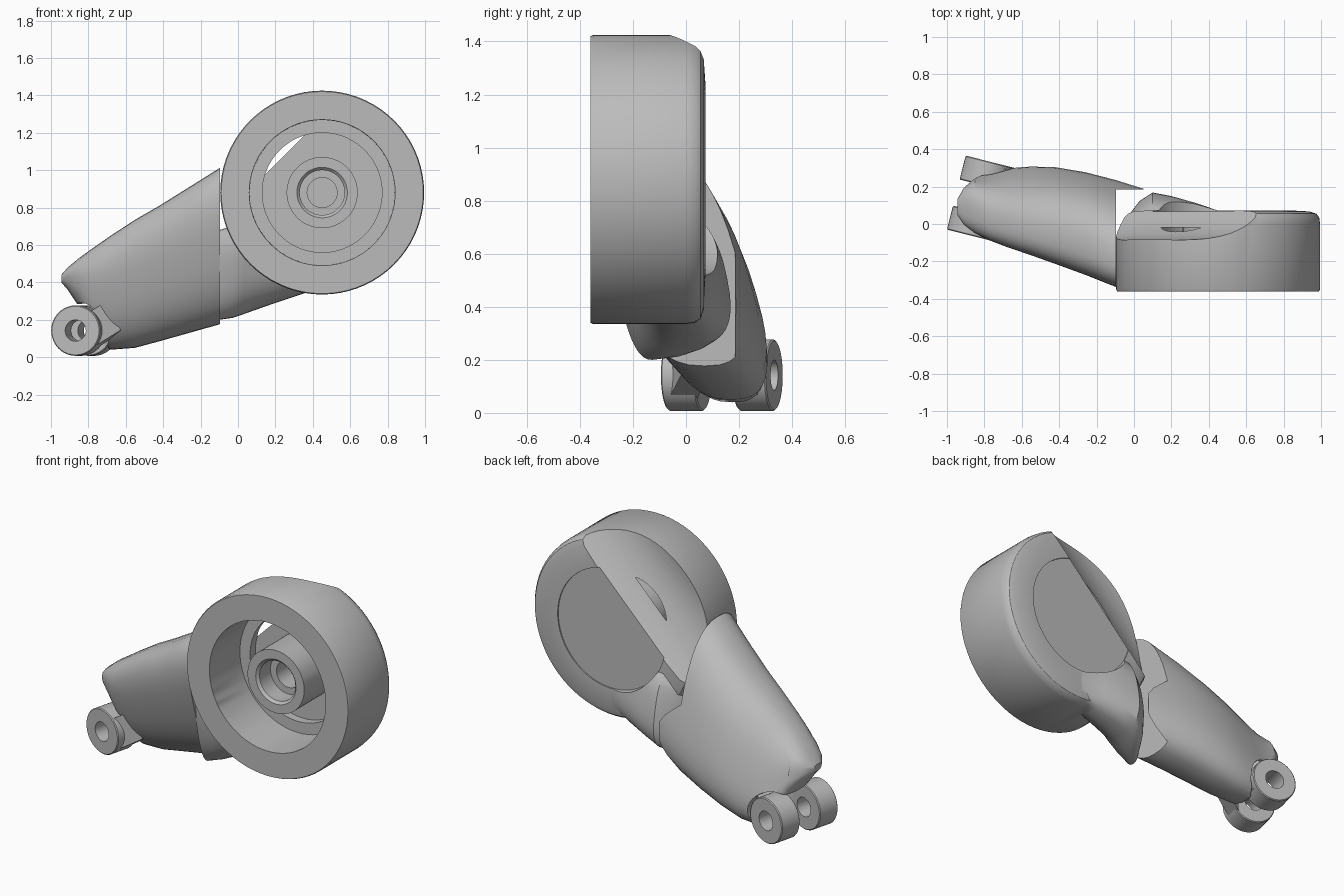
import bpy, bmesh, math
from mathutils import Vector

cube = bpy.data.objects.get("Cube")
if cube:
    bpy.data.objects.remove(cube, do_unlink=True)

grey = bpy.data.materials.new("plain grey")
grey.use_nodes = True
grey.diffuse_color = (0.5, 0.5, 0.5, 1)
grey.node_tree.nodes["Principled BSDF"].inputs["Base Color"].default_value = (0.5, 0.5, 0.5, 1)


def finish(name, bm):
    bmesh.ops.recalc_face_normals(bm, faces=bm.faces[:])
    mesh = bpy.data.meshes.new(name)
    bm.to_mesh(mesh)
    bm.free()
    mesh.materials.append(grey)
    ob = bpy.data.objects.new(name, mesh)
    bpy.context.collection.objects.link(ob)
    return ob


def skin(name, rings, closed=False):
    """Bridge rings of points; cap the ends unless the rings close up."""
    bm = bmesh.new()
    rows = [[bm.verts.new(p) for p in ring] for ring in rings]
    n = len(rows[0])
    pairs = list(zip(rows, rows[1:])) + ([(rows[-1], rows[0])] if closed else [])
    for a, b in pairs:
        for i in range(n):
            j = (i + 1) % n
            bm.faces.new((a[i], a[j], b[j], b[i]))
    if not closed:
        bm.faces.new(rows[0])
        bm.faces.new(rows[-1])
    return finish(name, bm)


def lathe(name, profile, centre, axis, closed=False, sides=72):
    """Turn (radius, distance along axis) pairs around an axis."""
    q = Vector(axis).to_track_quat('Z', 'Y')
    turn = [2 * math.pi * i / sides for i in range(sides)]
    rings = [[Vector(centre) + q @ Vector((r * math.cos(t), r * math.sin(t), d)) for t in turn]
             for r, d in profile]
    return skin(name, rings, closed)


def loft(name, sections, shear, power=2.6, sides=40):
    """Rounded sections (x, z low, z high, y low, y high), leaning by shear."""
    rings = []
    for x, z0, z1, y0, y1 in sections:
        ring = []
        for i in range(sides):
            t = 2 * math.pi * i / sides
            c, s = math.cos(t), math.sin(t)
            dy = math.copysign(abs(c) ** (2 / power), c) * (y1 - y0) / 2
            dz = math.copysign(abs(s) ** (2 / power), s) * (z1 - z0) / 2
            ring.append((x, (y0 + y1) / 2 + dy - shear * dz, (z0 + z1) / 2 + dz))
        rings.append(ring)
    return skin(name, rings)


def boolean(ob, other, operation):
    mod = ob.modifiers.new(operation, 'BOOLEAN')
    mod.operation = operation
    mod.solver = 'EXACT'
    mod.object = other
    bpy.context.view_layer.objects.active = ob
    bpy.ops.object.modifier_apply(modifier=mod.name)
    bpy.data.objects.remove(other, do_unlink=True)


BACK = (0, 1, 0)
HUB = (0.45, 0, 0.88)

# Wheel cover with a rounded back edge, and the neck that swells behind it
cover = lathe("wheel_cover", [(0.54, -0.36), (0.545, -0.35), (0.545, 0.0), (0.54, 0.035),
                              (0.525, 0.055), (0.49, 0.067), (0.38, 0.073)], HUB, BACK)
neck = loft("neck", [(-0.1, 0.2, 0.68, -0.25, -0.1), (-0.03, 0.21, 0.7, -0.25, 0.03),
                     (0.03, 0.23, 0.73, -0.24, 0.11), (0.1, 0.255, 0.76, -0.22, 0.155),
                     (0.2, 0.29, 0.8, -0.21, 0.135), (0.32, 0.33, 0.85, -0.2, 0.1),
                     (0.47, 0.38, 0.85, -0.2, 0.05)], 0.2)
boolean(cover, neck, 'UNION')

# Flat round seat on the back, sunk into the neck
seat = lathe("seat_cutter", [(0.36, 0.066), (0.375, 0.4)], HUB, BACK)
boolean(cover, seat, 'DIFFERENCE')

# Scooped clearance across the upper corner of the back
scoop = lathe("scoop_cutter", [(0.4, -1.5), (0.4, 1.5)], (0.096, 0.315, 1.234), (1, 0, 1))
boolean(cover, scoop, 'DIFFERENCE')

# Open front with a grooved floor around the bearing boss
bowl = lathe("bowl_cutter", [(0.39, -0.5), (0.39, -0.36), (0.388, -0.07), (0.32, -0.07),
                             (0.32, -0.02), (0.19, -0.02), (0.19, -0.5)], HUB, BACK, True)
boolean(cover, bowl, 'DIFFERENCE')
bore = lathe("bore_cutter", [(0.3, -0.5), (0.3, -0.28), (0.135, -0.28), (0.12, -0.265),
                             (0.12, -0.16), (0.08, -0.16), (0.08, -0.04)], HUB, BACK)
boolean(cover, bore, 'DIFFERENCE')

# Swing arm, cut flat where it meets the neck but for a thin fin along its back
arm = loft("swing_arm", [(-0.945, 0.4, 0.44, 0.05, 0.13), (-0.91, 0.36, 0.48, 0.0, 0.19),
                         (-0.85, 0.27, 0.53, -0.04, 0.235), (-0.78, 0.1, 0.58, -0.06, 0.25),
                         (-0.68, 0.04, 0.65, -0.09, 0.265), (-0.55, 0.05, 0.735, -0.13, 0.27),
                         (-0.42, 0.085, 0.81, -0.175, 0.265), (-0.26, 0.13, 0.91, -0.23, 0.235),
                         (-0.1, 0.175, 1.01, -0.29, 0.19), (0.05, 0.24, 1.03, -0.3, 0.145)], 0.29)
end_cut = skin("end_cutter", [[(x, -0.6, -0.2), (x, 0.184, -0.2), (x, 0.184, 1.4), (x, -0.6, 1.4)]
                              for x in (-0.095, 0.3)])
boolean(arm, end_cut, 'DIFFERENCE')

# Clearance around the pivot, which runs slightly askew
AXIS = Vector((0.245, 0.97, 0)).normalized()
FORE = Vector((0.97, -0.245, 0)).normalized()
PIVOT = Vector((-0.819, 0.135, 0.142))
boolean(arm, lathe("pivot_cutter", [(0.15, -0.6), (0.15, 0.6)], PIVOT, AXIS), 'DIFFERENCE')

# Pair of pivot lugs, each with a web reaching into the arm
parts = [cover, arm]
for side, name in ((-1, "front"), (1, "back")):
    centre = PIVOT + AXIS * side * 0.138
    parts.append(lathe(name + "_lug", [(0.057, -0.066), (0.13, -0.066), (0.135, -0.061),
                                       (0.135, 0.061), (0.13, 0.066), (0.057, 0.066)],
                       centre, AXIS, True, 40))
    rings = []
    for reach, rise, inward, half in ((0.075, 0.0, 0.0, 0.1), (0.22, 0.1, 0.09, 0.1)):
        mid = centre + FORE * reach + Vector((0, 0, rise)) - AXIS * side * inward
        rings.append([mid + AXIS * a * 0.055 + Vector((0, 0, b * half))
                      for a, b in ((-1, -1), (1, -1), (1, 1), (-1, 1))])
    parts.append(skin(name + "_lug_web", rings))

# Smooth shading with crisp edges
for ob in parts:
    bpy.ops.object.select_all(action='DESELECT')
    ob.select_set(True)
    bpy.context.view_layer.objects.active = ob
    bpy.ops.object.shade_smooth_by_angle(angle=math.radians(32))
